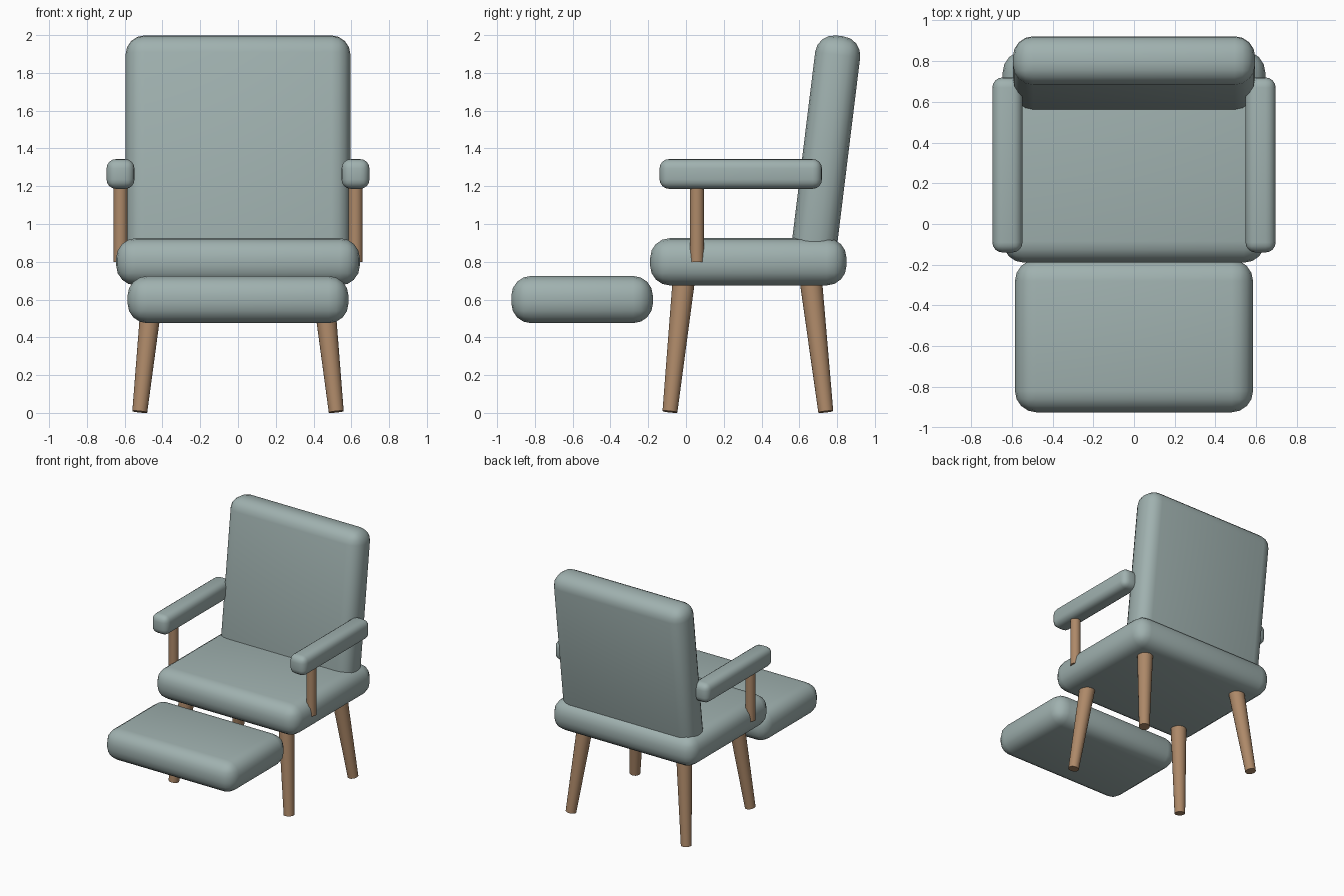
import bpy
import math
from mathutils import Vector

if "Cube" in bpy.data.objects:
    bpy.data.objects.remove(bpy.data.objects["Cube"], do_unlink=True)


def make_material(name, rgb):
    mat = bpy.data.materials.new(name)
    mat.use_nodes = True
    colour = (*rgb, 1.0)
    mat.diffuse_color = colour
    mat.node_tree.nodes["Principled BSDF"].inputs["Base Color"].default_value = colour
    return mat


fabric = make_material("grey_green_fabric", (0.35, 0.44, 0.43))
wood = make_material("warm_wood", (0.42, 0.25, 0.14))


def cushion(name, centre, size, radius, tilt=0.0):
    """Box with rounded edges, optionally leaning backwards."""
    bpy.ops.mesh.primitive_cube_add(size=1, location=centre)
    obj = bpy.context.object
    obj.name = name
    obj.scale = size
    bpy.ops.object.transform_apply(location=False, rotation=False, scale=True)
    bevel = obj.modifiers.new("rounded_edges", "BEVEL")
    bevel.width = radius
    bevel.segments = 4
    bpy.ops.object.modifier_apply(modifier=bevel.name)
    obj.rotation_euler.x = -tilt
    obj.data.materials.append(fabric)
    bpy.ops.object.shade_smooth_by_angle(angle=math.radians(40))
    return obj


def rod(name, bottom, top, bottom_radius, top_radius):
    """Round wooden rod between two points, optionally tapered."""
    bottom, top = Vector(bottom), Vector(top)
    axis = top - bottom
    bpy.ops.mesh.primitive_cone_add(
        vertices=20, radius1=bottom_radius, radius2=top_radius,
        depth=axis.length, location=(bottom + top) / 2,
        rotation=axis.to_track_quat("Z", "Y").to_euler())
    obj = bpy.context.object
    obj.name = name
    obj.data.materials.append(wood)
    bpy.ops.object.shade_smooth_by_angle(angle=math.radians(40))
    return obj


# Upholstery
cushion("seat", (0, 0.33, 0.8), (1.29, 1.04, 0.25), 0.105)
cushion("footrest", (0, -0.55, 0.6), (1.17, 0.75, 0.25), 0.105)
cushion("backrest", (0, 0.742, 1.4), (1.19, 0.24, 1.2), 0.1, math.radians(7))

for side, s in (("left", 1), ("right", -1)):
    # Armrest and its post
    cushion(side + "_armrest", (s * 0.622, 0.29, 1.265), (0.148, 0.86, 0.158), 0.05)
    rod(side + "_armrest_post", (s * 0.622, 0.058, 0.8), (s * 0.622, 0.058, 1.22), 0.038, 0.038)
    # Splayed tapered legs
    for end, foot_y, top_y in (("front", -0.085, -0.011), ("back", 0.74, 0.66)):
        rod(f"{side}_{end}_leg", (s * 0.52, foot_y, 0.006), (s * 0.445, top_y, 0.71), 0.04, 0.06)
